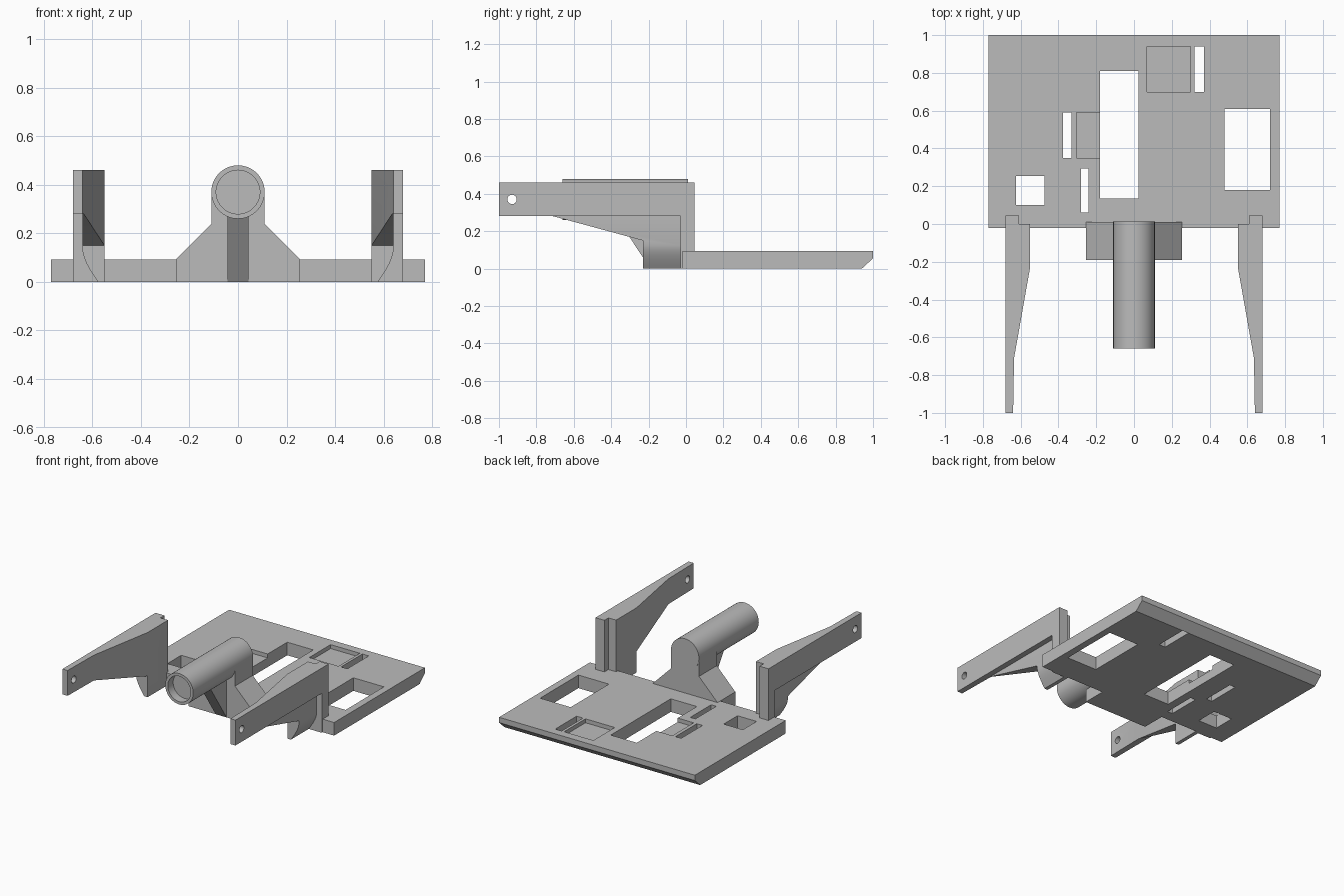
import bpy, bmesh, math
from mathutils import Vector

if "Cube" in bpy.data.objects:
    bpy.data.objects.remove(bpy.data.objects["Cube"])

gray = bpy.data.materials.new("plain gray")
gray.diffuse_color = (0.5, 0.5, 0.5, 1)
gray.use_nodes = True
gray.node_tree.nodes["Principled BSDF"].inputs["Base Color"].default_value = gray.diffuse_color


def prism(name, pts, axis, a, b):
    """Extrude a 2D outline from a to b along the given axis."""
    place = {"x": lambda p, t: (t, p[0], p[1]),
             "y": lambda p, t: (p[0], t, p[1]),
             "z": lambda p, t: (p[0], p[1], t)}[axis]
    bm = bmesh.new()
    face = bm.faces.new([bm.verts.new(place(p, a)) for p in pts])
    ext = bmesh.ops.extrude_face_region(bm, geom=[face])
    verts = [v for v in ext["geom"] if isinstance(v, bmesh.types.BMVert)]
    bmesh.ops.translate(bm, verts=verts, vec=Vector(place((0, 0), b - a)))
    bmesh.ops.recalc_face_normals(bm, faces=bm.faces)
    me = bpy.data.meshes.new(name)
    bm.to_mesh(me)
    bm.free()
    me.materials.append(gray)
    ob = bpy.data.objects.new(name, me)
    bpy.context.collection.objects.link(ob)
    return ob


def rect(x0, x1, y0, y1):
    return [(x0, y0), (x1, y0), (x1, y1), (x0, y1)]


def circle(cx, cy, r, n):
    return [(cx + r * math.cos(2 * math.pi * i / n),
             cy + r * math.sin(2 * math.pi * i / n)) for i in range(n)]


def combine(ob, tool, op):
    """Apply a boolean and drop the tool."""
    mod = ob.modifiers.new("cut", "BOOLEAN")
    mod.operation, mod.object, mod.solver = op, tool, "EXACT"
    bpy.context.view_layer.objects.active = ob
    bpy.ops.object.modifier_apply(modifier=mod.name)
    bpy.data.objects.remove(tool)


def smooth(ob):
    bpy.ops.object.select_all(action="DESELECT")
    ob.select_set(True)
    bpy.context.view_layer.objects.active = ob
    bpy.ops.object.shade_smooth_by_angle(angle=math.radians(25))


# Base plate with a chamfered rear underside
plate = prism("base_plate", [(-0.02, 0), (0.94, 0), (1, 0.055), (1, 0.093), (-0.02, 0.093)],
              "x", -0.77, 0.77)

# Shallow pockets
for r in [(0.07, 0.30, 0.70, 0.94), (-0.305, -0.10, 0.35, 0.59)]:
    combine(plate, prism("pocket", rect(*r), "z", 0.065, 0.2), "DIFFERENCE")

# Through openings and slots
for r in [(-0.18, 0.025, 0.135, 0.81), (0.48, 0.72, 0.18, 0.61),
          (-0.625, -0.475, 0.10, 0.255), (-0.375, -0.33, 0.35, 0.59),
          (-0.28, -0.24, 0.06, 0.295), (0.32, 0.37, 0.70, 0.94)]:
    combine(plate, prism("opening", rect(*r), "z", -0.1, 0.2), "DIFFERENCE")

# Central mount: flared block, front gusset and blind tube
mount = prism("tube_mount", [(-0.255, 0), (0.255, 0), (0.255, 0.093), (0.109, 0.24),
                             (0.109, 0.37), (-0.109, 0.37), (-0.109, 0.24), (-0.255, 0.093)],
              "y", -0.19, 0.01)
combine(mount, prism("plate_notch", rect(-0.02, 0.1, -0.1, 0.093), "x", -0.5, 0.5), "DIFFERENCE")
combine(mount, prism("gusset", [(-0.19, 0), (-0.1, 0), (-0.1, 0.32), (-0.403, 0.32)],
                     "x", -0.043, 0.043), "UNION")
combine(mount, prism("tube", circle(0, 0.37, 0.11, 64), "y", -0.66, 0.012), "UNION")
combine(mount, prism("bore", circle(0, 0.37, 0.09, 64), "y", -0.8, -0.60), "DIFFERENCE")
smooth(mount)


# Side arms: plan outline limited by the side outline
def make_arm(name, s):
    plan = [(0.68, -1), (0.64, -1), (0.635, -0.71), (0.55, -0.23), (0.55, 0),
            (0.61, 0), (0.61, 0.045), (0.68, 0.045)]
    side = [(-1.1, 0.46), (-1.1, 0.28), (-0.71, 0.28), (-0.23, 0.15), (-0.23, 0),
            (-0.02, 0), (-0.02, 0.093), (0.1, 0.093), (0.1, 0.46)]
    # Recess under the outer rail, curving inward at the foot
    relief = [(0.64, 0.28), (0.64, 0.125), (0.634, 0.10), (0.623, 0.074), (0.608, 0.047),
              (0.592, 0.022), (0.577, 0), (0.55, -0.05), (0.9, -0.05), (0.9, 0.28)]
    arm = prism(name, [(s * x, y) for x, y in plan], "z", -0.1, 0.6)
    combine(arm, prism("side_outline", side, "x", s * 0.4, s * 0.9), "INTERSECT")
    combine(arm, prism("relief", [(s * x, z) for x, z in relief], "y", -1.2, -0.03), "DIFFERENCE")
    combine(arm, prism("pin_hole", circle(-0.93, 0.37, 0.025, 32), "x", s * 0.5, s * 0.9), "DIFFERENCE")
    smooth(arm)


make_arm("right_arm", 1)
make_arm("left_arm", -1)
